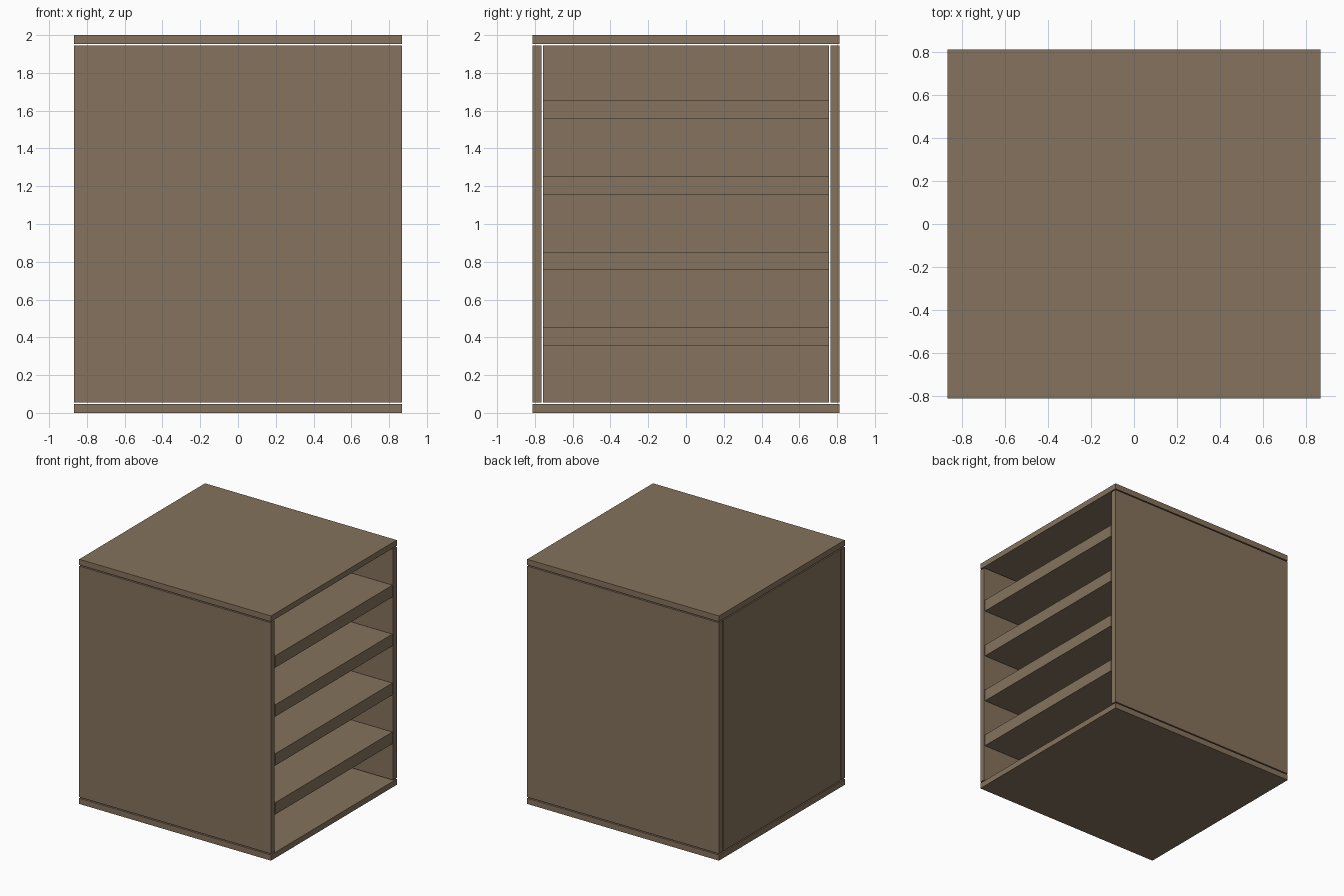
import bpy
import bmesh

if "Cube" in bpy.data.objects:
    bpy.data.objects.remove(bpy.data.objects["Cube"])

# Overall sizes
HX, HY, H = 0.867, 0.812, 2.0
T = 0.047        # board thickness
GAP = 0.009      # joint between boards

wood = bpy.data.materials.new("brown_wood")
wood.diffuse_color = (0.235, 0.171, 0.109, 1)
wood.use_nodes = True
wood.node_tree.nodes["Principled BSDF"].inputs["Base Color"].default_value = wood.diffuse_color


def board(name, x0, x1, y0, y1, z0, z1):
    """Flat board filling the given bounds."""
    bm = bmesh.new()
    bmesh.ops.create_cube(bm, size=1)
    for v in bm.verts:
        v.co = (x1 if v.co.x > 0 else x0,
                y1 if v.co.y > 0 else y0,
                z1 if v.co.z > 0 else z0)
    me = bpy.data.meshes.new(name)
    bm.to_mesh(me)
    bm.free()
    me.materials.append(wood)
    ob = bpy.data.objects.new(name, me)
    bpy.context.collection.objects.link(ob)
    return ob


# Bottom and top boards
board("bottom_board", -HX, HX, -HY, HY, 0, T)
board("top_board", -HX, HX, -HY, HY, H - T, H)

# Side walls
z0, z1 = T + GAP, H - T - GAP
board("front_wall", -HX, HX, -HY, -HY + T, z0, z1)
board("rear_wall", -HX, HX, HY - T, HY, z0, z1)

# Back panel fitted between the walls, closing the -x end
iy = HY - T - GAP
board("back_panel", -HX, -HX + T, -iy, iy, z0, z1)

# Four shelves, flush with the open +x end
for i in range(4):
    zs = 0.356 + 0.4 * i
    board(f"shelf_{i + 1}", -HX + T + GAP, HX, -iy, iy, zs, zs + 0.097)
